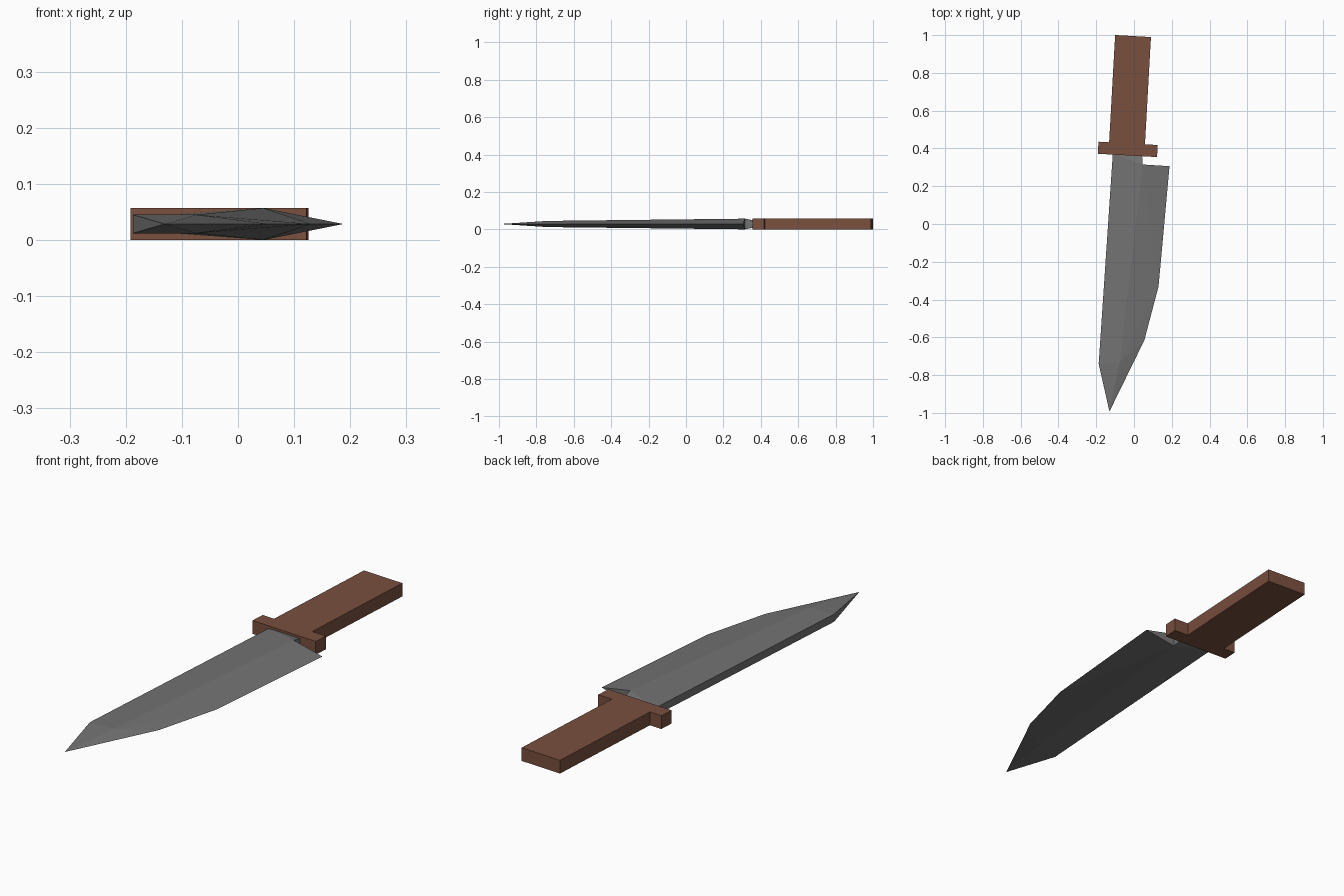
import bpy, bmesh, math
from mathutils import Matrix

cube = bpy.data.objects.get("Cube")
if cube:
    bpy.data.objects.remove(cube, do_unlink=True)

MID = 0.0285                    # half thickness, also the centre height
TILT = math.radians(-3.2)       # the whole knife leans slightly in plan


def material(name, rgb):
    m = bpy.data.materials.new(name)
    m.use_nodes = True
    m.diffuse_color = (*rgb, 1)
    m.node_tree.nodes["Principled BSDF"].inputs["Base Color"].default_value = (*rgb, 1)
    return m


steel = material("grey_steel", (0.17, 0.17, 0.17))
wood = material("brown_wood", (0.19, 0.078, 0.048))


def add_object(name, bm, mat, x=0, y=0, turn=0):
    bmesh.ops.recalc_face_normals(bm, faces=bm.faces)
    mesh = bpy.data.meshes.new(name)
    bm.to_mesh(mesh)
    bm.free()
    mesh.materials.append(mat)
    obj = bpy.data.objects.new(name, mesh)
    obj.location = (x, y, MID)
    obj.rotation_euler.z = turn
    bpy.context.collection.objects.link(obj)


def box(name, x, y, width, length):
    bm = bmesh.new()
    bmesh.ops.create_cube(bm, size=1, matrix=Matrix.Diagonal((width, length, 2 * MID, 1)))
    add_object(name, bm, wood, x, y, TILT)


# Handle and guard
box("handle", -0.021, 0.71, 0.19, 0.571)
box("guard", -0.033, 0.395, 0.314, 0.064)

# Blade: upper half as named points, then mirrored downwards
spine = 0.0165
points = {
    "tip": (-0.13, -0.993, 0),
    "belly_low": (0.055, -0.615, 0),
    "belly_high": (0.13, -0.33, 0),
    "heel": (0.188, 0.306, 0),
    "ridge_heel": (0.045, 0.315, MID),
    "ridge_end": (-0.075, -0.735, spine),
    "tang_edge": (0.043, 0.37, spine),
    "tang_spine": (-0.112, 0.375, spine),
    "shoulder": (-0.187, -0.74, spine),
}
bm = bmesh.new()
v = {name: bm.verts.new(co) for name, co in points.items()}
for name in ("ridge_heel", "tang_edge", "tang_spine", "shoulder"):
    x, y, _ = points[name]
    v[name + "_mid"] = bm.verts.new((x, y, 0))
for loop in (
    "tang_spine shoulder ridge_end ridge_heel",
    "tang_spine ridge_heel tang_edge",
    "shoulder tip ridge_end",
    "ridge_end tip belly_low",
    "ridge_end belly_low belly_high",
    "ridge_end belly_high ridge_heel",
    "ridge_heel belly_high heel",
    "ridge_heel heel ridge_heel_mid",
    "ridge_heel ridge_heel_mid tang_edge_mid tang_edge",
    "tang_edge tang_edge_mid tang_spine_mid tang_spine",
    "tang_spine tang_spine_mid shoulder_mid shoulder",
    "shoulder shoulder_mid tip",
):
    bm.faces.new([v[n] for n in loop.split()])
bmesh.ops.mirror(bm, geom=bm.verts[:] + bm.edges[:] + bm.faces[:], axis='Z', merge_dist=0.0005)
bmesh.ops.remove_doubles(bm, verts=bm.verts, dist=0.0005)
add_object("blade", bm, steel)
